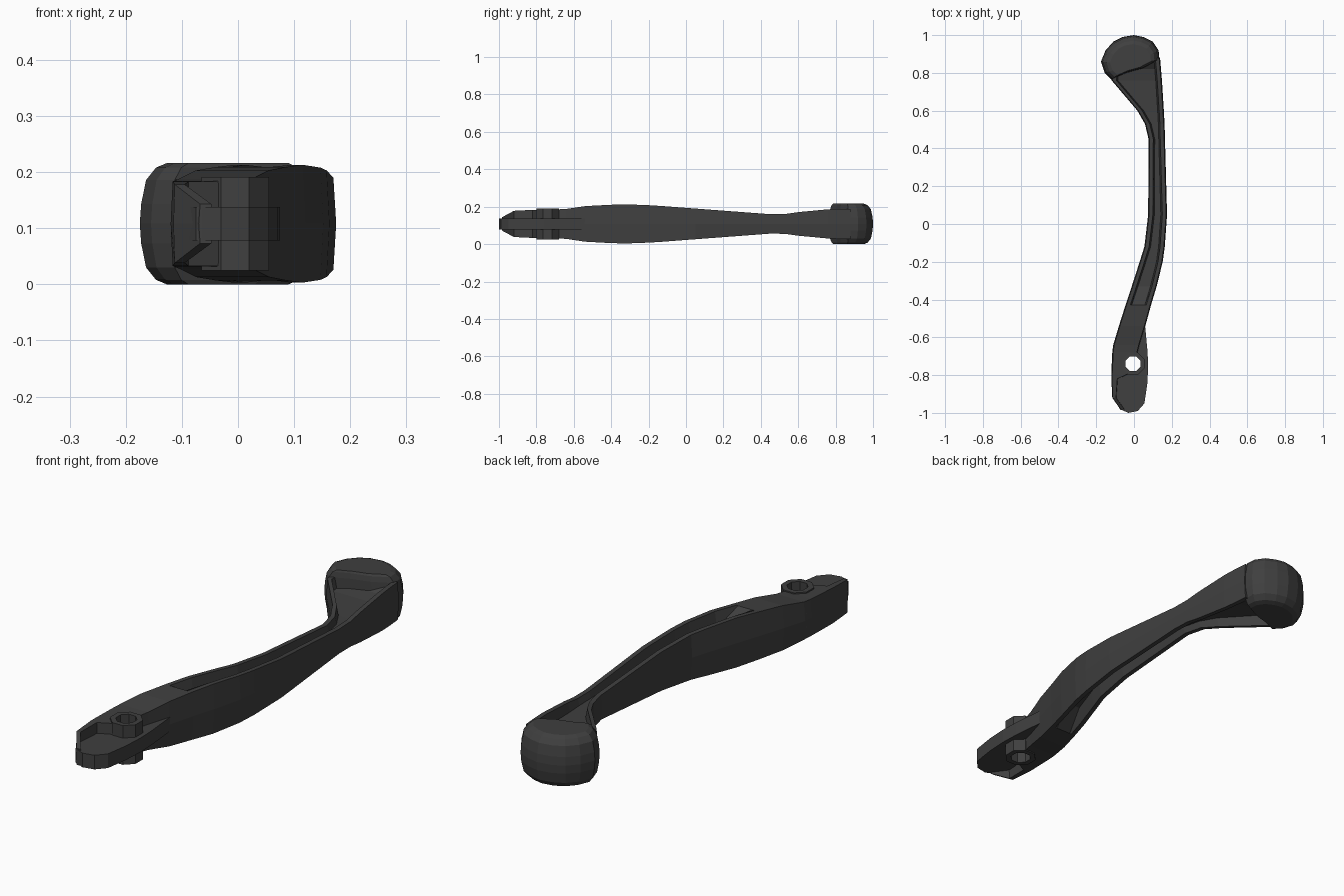
import bpy, bmesh, math

ZC = 0.108  # mid height of the lever

mat = bpy.data.materials.new("dark grey")
mat.diffuse_color = (0.05, 0.05, 0.05, 1)


def loft(name, rings):
    """Skin a list of equal-length closed rings and cap both ends."""
    bm = bmesh.new()
    vs = [[bm.verts.new(p) for p in r] for r in rings]
    n = len(rings[0])
    for a, b in zip(vs, vs[1:]):
        for i in range(n):
            j = (i + 1) % n
            bm.faces.new((a[i], a[j], b[j], b[i]))
    bm.faces.new(vs[0])
    bm.faces.new(vs[-1])
    bmesh.ops.recalc_face_normals(bm, faces=bm.faces)
    me = bpy.data.meshes.new(name)
    bm.to_mesh(me)
    bm.free()
    ob = bpy.data.objects.new(name, me)
    bpy.context.collection.objects.link(ob)
    me.materials.append(mat)
    return ob


def section(y, xl, xr, h, w):
    """Cross-section with a rim on each side and a web of half height w."""
    wid = xr - xl
    t, e, b = min(0.02, 0.3 * wid), min(0.008, 0.1 * wid), min(0.005, 0.1 * wid)
    top = [(xl + b, h), (xl + b + t, h), (xl + b + t + e, w),
           (xr - b - t - e, w), (xr - b - t, h), (xr - b, h)]
    pts = top + [(xr, 0)] + [(x, -z) for x, z in reversed(top)] + [(xl, 0)]
    return [(x, y, ZC + z) for x, z in pts]


def slab(name, outline, layers, centre=(0, 0)):
    """Stack scaled copies of an xy outline; layers are (z offset, scale)."""
    cx, cy = centre
    return loft(name, [[(cx + (x - cx) * s, cy + (y - cy) * s, ZC + z)
                        for x, y in outline] for z, s in layers])


def circle(cx, cy, r, n):
    return [(cx + r * math.cos(2 * math.pi * (i + .5) / n),
             cy + r * math.sin(2 * math.pi * (i + .5) / n)) for i in range(n)]


# Lever arm: y, left x, right x, half height, web half height
arm = loft("lever_arm", [section(*s) for s in [
    (-0.985, -0.07, -0.045, 0.035, 0.035),
    (-0.92, -0.115, -0.093, 0.070, 0.070),
    (-0.82, -0.12, -0.085, 0.075, 0.075),
    (-0.785, -0.12, -0.01, 0.076, 0.076),
    (-0.68, -0.115, 0.02, 0.078, 0.078),
    (-0.64, -0.11, 0.03, 0.080, 0.080),
    (-0.54, -0.08, 0.06, 0.095, 0.095),
    (-0.43, -0.045, 0.09, 0.101, 0.101),
    (-0.33, -0.012, 0.12, 0.105, 0.035),
    (-0.20, 0.03, 0.152, 0.100, 0.030),
    (-0.12, 0.055, 0.163, 0.095, 0.030),
    (0.05, 0.075, 0.175, 0.082, 0.028),
    (0.45, 0.077, 0.164, 0.052, 0.025),
    (0.53, 0.058, 0.162, 0.053, 0.025),
    (0.60, 0.018, 0.158, 0.063, 0.025),
    (0.76, -0.118, 0.148, 0.078, 0.030),
    (0.82, -0.115, 0.143, 0.080, 0.040),
    (0.88, -0.09, 0.138, 0.080, 0.080)]])

# Thin mounting plate around the pivot
plate = slab("mount_plate", [
    (0.058, -0.53), (0.072, -0.68), (0.075, -0.76), (0.07, -0.85), (0.055, -0.95),
    (0.02, -0.99), (-0.03, -1.0), (-0.075, -0.98), (-0.108, -0.92),
    (-0.11, -0.65), (-0.03, -0.5)], [(-0.03, 1), (0.03, 1)])

# Pivot boss
boss = slab("pivot_boss", circle(-0.005, -0.74, 0.065, 8), [(-0.083, 1), (0.083, 1)])

# Rounded end knob with a shallow seam around it
slab("end_knob", [
    (0.135, 0.87), (0.13, 0.92), (0.10, 0.965), (0.05, 0.99), (0.0, 1.0),
    (-0.06, 0.99), (-0.11, 0.965), (-0.15, 0.92), (-0.175, 0.86), (-0.155, 0.80),
    (-0.12, 0.765), (-0.04, 0.80), (0.05, 0.825)],
    [(-0.108, 0.70), (-0.100, 0.82), (-0.078, 0.93), (-0.035, 0.985), (0, 1.0),
     (0.035, 0.985), (0.078, 0.93), (0.100, 0.82), (0.108, 0.70)], (-0.015, 0.84))

# Pivot hole through arm, plate and boss
cutter = slab("pivot_cutter", circle(-0.005, -0.74, 0.042, 8), [(-0.3, 1), (0.3, 1)])
cutter.hide_render = True
for ob in (arm, plate, boss):
    m = ob.modifiers.new("hole", 'BOOLEAN')
    m.operation, m.solver, m.object = 'DIFFERENCE', 'EXACT', cutter
    bpy.context.view_layer.objects.active = ob
    bpy.ops.object.modifier_apply(modifier=m.name)
bpy.data.objects.remove(cutter)
